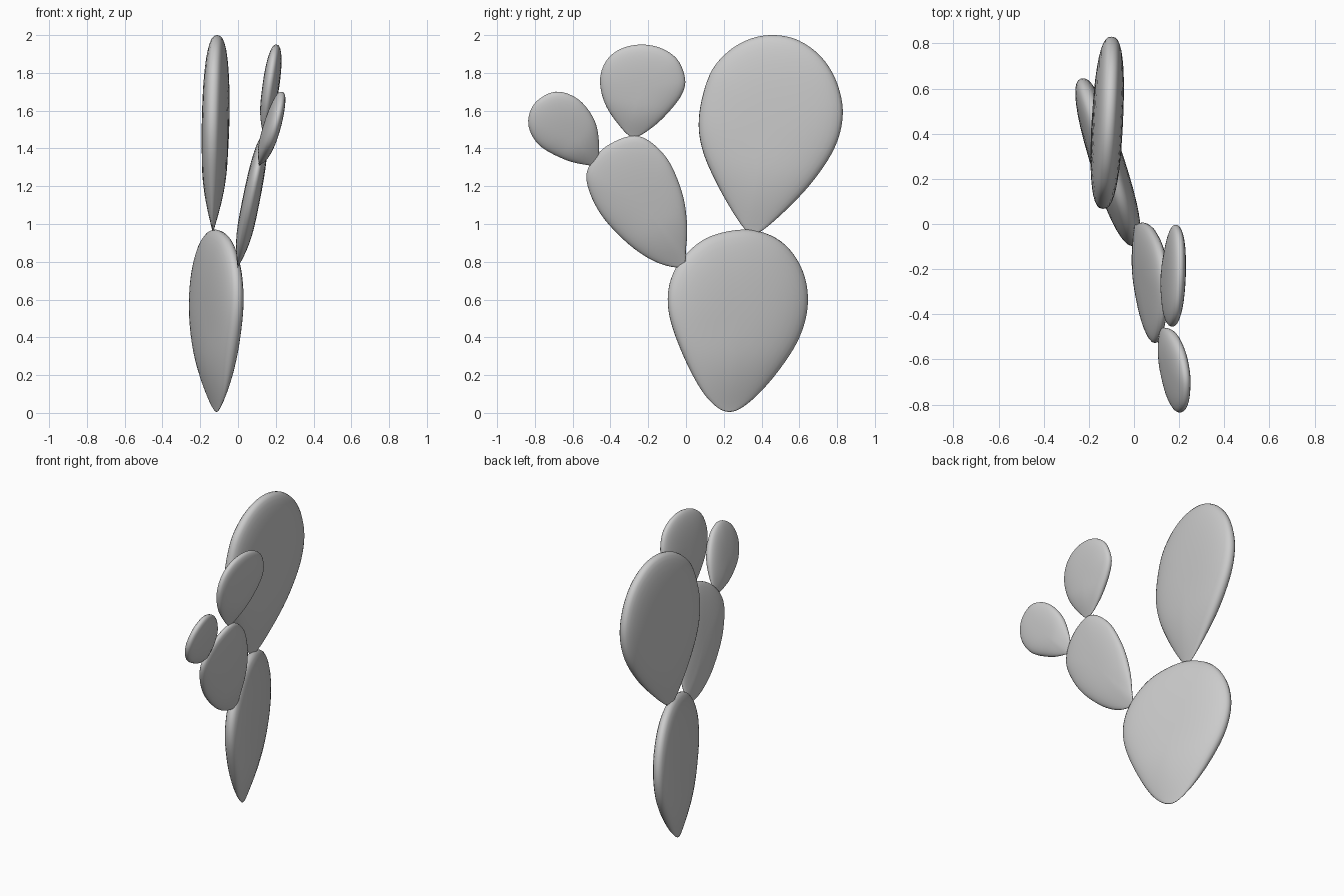
import bpy, bmesh, math
from mathutils import Vector

if "Cube" in bpy.data.objects:
    bpy.data.objects.remove(bpy.data.objects["Cube"])


def smooth_outline(pts, steps=6):
    """Closed Catmull-Rom curve through the (y, z) points."""
    p = [Vector(q) for q in pts]
    n, out = len(p), []
    for i in range(n):
        a, b, c, d = p[i - 1], p[i], p[(i + 1) % n], p[(i + 2) % n]
        for k in range(steps):
            t = k / steps
            out.append(0.5 * (2 * b + (c - a) * t + (2 * a - 5 * b + 4 * c - d) * t * t
                              + (3 * b - a - 3 * c + d) * t ** 3))
    return out


def make_pad(name, outline, x0, lean_y, lean_z, half_thick, rings=10, power=2.4):
    """Domed cactus pad: outline[0] is the pinched joint; x0/lean give its tilted plane."""
    rim = smooth_outline(outline)
    centre = sum(rim, Vector((0, 0))) / len(rim)
    root = rim[0]
    axis = (centre - root).normalized()
    length = max((q - root).dot(axis) for q in rim)
    normal = Vector((1, -lean_y, -lean_z)).normalized()
    bm = bmesh.new()

    def vert(q, h):
        # thickness pinches towards the joint
        d = min(1, max(0, (q - root).dot(axis) / (0.36 * length)))
        h *= (1 - (1 - d) ** 2) ** 0.8
        off = q - centre
        base = Vector((x0 + lean_y * off.x + lean_z * off.y, q.x, q.y))
        return bm.verts.new(base + normal * h)

    n = len(rim)
    edge = [vert(q, 0) for q in rim]
    for side in (1, -1):
        prev = edge
        for r in range(1, rings):
            ang = math.pi / 2 * r / rings
            s = math.cos(ang) ** (2 / power)
            h = side * half_thick * math.sin(ang) ** (2 / power)
            ring = [vert(centre + (q - centre) * s, h) for q in rim]
            for i in range(n):
                j = (i + 1) % n
                bm.faces.new((prev[i], prev[j], ring[j], ring[i]))
            prev = ring
        pole = vert(centre, side * half_thick)
        for i in range(n):
            bm.faces.new((prev[i], prev[(i + 1) % n], pole))
    bmesh.ops.recalc_face_normals(bm, faces=bm.faces)
    for f in bm.faces:
        f.smooth = True
    mesh = bpy.data.meshes.new(name)
    bm.to_mesh(mesh)
    bm.free()
    ob = bpy.data.objects.new(name, mesh)
    bpy.context.collection.objects.link(ob)


# Thick bottom pad, turned slightly about the vertical
make_pad("base_pad", [(.23, .005), (.34, .06), (.48, .21), (.60, .40), (.645, .59),
                      (.61, .77), (.50, .91), (.33, .97), (.13, .935), (0, .84),
                      (-.075, .72), (-.095, .58), (-.06, .42), (.035, .20), (.13, .06)],
         -.111, -.32, .02, .074)

# Large upright pad at the back
make_pad("large_upper_pad", [(.36, .95), (.46, 1.01), (.65, 1.20), (.785, 1.40), (.83, 1.58),
                             (.80, 1.745), (.72, 1.88), (.60, 1.97), (.47, 2.0),
                             (.34, 1.98), (.22, 1.91), (.125, 1.79), (.07, 1.58),
                             (.085, 1.40), (.17, 1.20), (.29, 1.0)],
         -.119, .05, .018, .068, power=2.6)

# Leaning pad at the front
make_pad("side_pad", [(-.02, .775), (.0, .87), (.005, 1.01), (-.025, 1.18), (-.11, 1.36),
                      (-.25, 1.465), (-.40, 1.425), (-.50, 1.33), (-.525, 1.22),
                      (-.45, 1.05), (-.30, .89), (-.15, .795)],
         .067, .0, .2, .046)

# Two small pads on top of the leaning one
make_pad("small_top_pad", [(-.28, 1.46), (-.18, 1.51), (-.085, 1.60), (-.02, 1.69),
                           (-.005, 1.77), (-.045, 1.87), (-.13, 1.93), (-.24, 1.95),
                           (-.35, 1.925), (-.425, 1.86), (-.455, 1.76), (-.43, 1.64),
                           (-.36, 1.53)],
         .174, .04, .14, .043)
make_pad("small_front_pad", [(-.475, 1.32), (-.46, 1.42), (-.485, 1.55), (-.57, 1.66),
                             (-.69, 1.70), (-.80, 1.64), (-.835, 1.53), (-.78, 1.42),
                             (-.65, 1.345), (-.54, 1.315)],
         .172, -.09, .27, .042)
